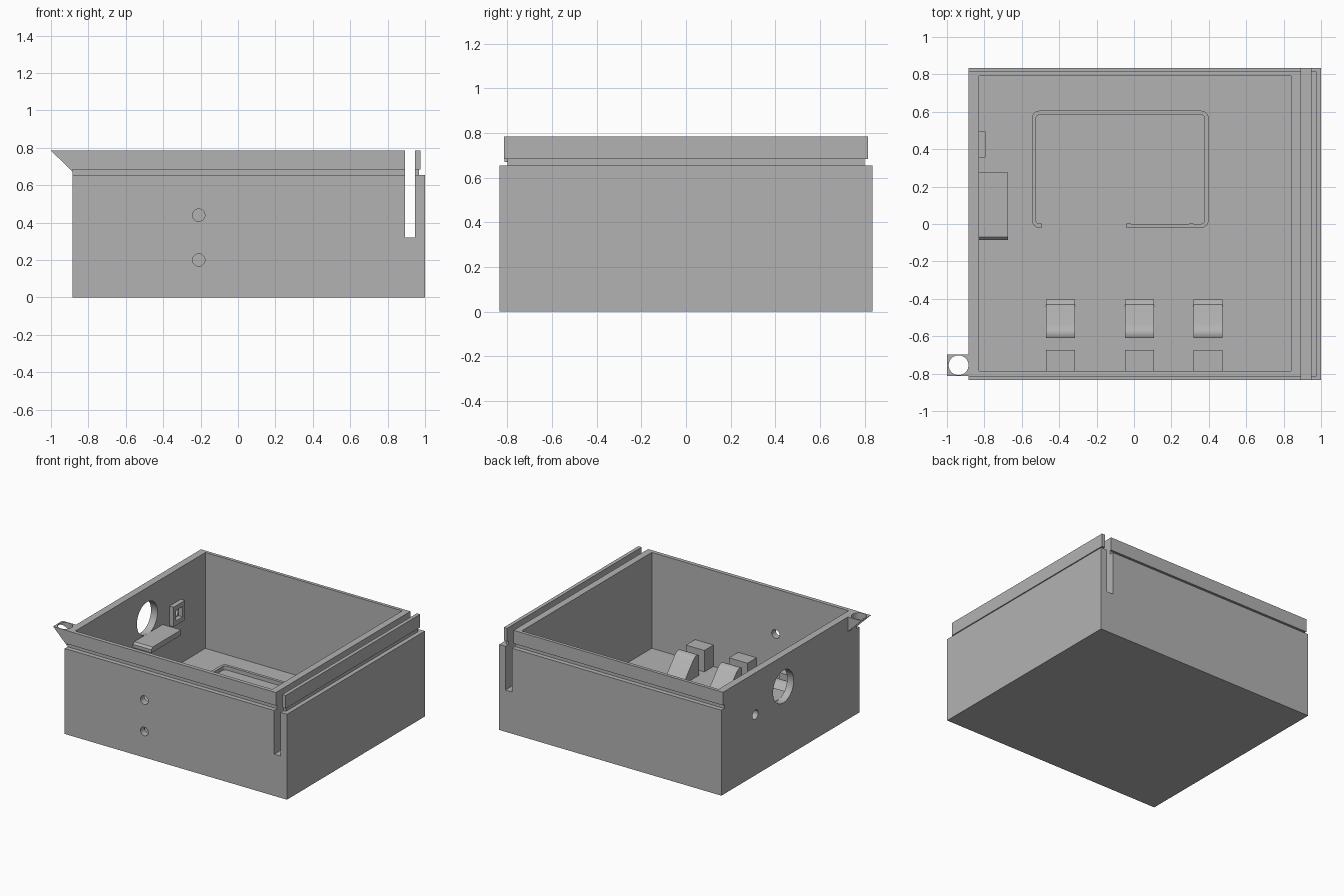
import bpy, bmesh, math

if "Cube" in bpy.data.objects:
    bpy.data.objects.remove(bpy.data.objects["Cube"])

grey = bpy.data.materials.new("light grey plastic")
grey.diffuse_color = (0.45, 0.45, 0.45, 1)
grey.use_nodes = True
grey.node_tree.nodes["Principled BSDF"].inputs["Base Color"].default_value = grey.diffuse_color


def finish(name, bm):
    bmesh.ops.recalc_face_normals(bm, faces=bm.faces)
    me = bpy.data.meshes.new(name)
    bm.to_mesh(me)
    bm.free()
    me.materials.append(grey)
    ob = bpy.data.objects.new(name, me)
    bpy.context.collection.objects.link(ob)
    return ob


def prism(name, pts, vec):
    """Extrude a closed 3D outline along vec."""
    bm = bmesh.new()
    face = bm.faces.new([bm.verts.new(p) for p in pts])
    ext = bmesh.ops.extrude_face_region(bm, geom=[face])
    bmesh.ops.translate(bm, vec=vec, verts=[v for v in ext["geom"] if isinstance(v, bmesh.types.BMVert)])
    return finish(name, bm)


def box(name, x0, x1, y0, y1, z0, z1):
    return prism(name, [(x0, y0, z0), (x1, y0, z0), (x1, y1, z0), (x0, y1, z0)], (0, 0, z1 - z0))


def rod(name, axis, centre, r, length, n=40):
    """Cylinder centred on a point, along axis 0, 1 or 2."""
    a, b = [i for i in range(3) if i != axis]
    pts = []
    for k in range(n):
        p = list(centre)
        p[a] += r * math.cos(2 * math.pi * k / n)
        p[b] += r * math.sin(2 * math.pi * k / n)
        p[axis] -= length / 2
        pts.append(p)
    vec = [0, 0, 0]
    vec[axis] = length
    return prism(name, pts, vec)


def cut(ob, cutters):
    """Subtract the cutters one by one and remove them."""
    for c in cutters:
        m = ob.modifiers.new("cut", "BOOLEAN")
        m.operation, m.solver, m.object = "DIFFERENCE", "EXACT", c
        bpy.context.view_layer.update()
        me = bpy.data.meshes.new_from_object(ob.evaluated_get(bpy.context.evaluated_depsgraph_get()))
        ob.modifiers.clear()
        ob.data = me
        bpy.data.objects.remove(c)


def smooth(ob):
    bpy.ops.object.select_all(action="DESELECT")
    ob.select_set(True)
    bpy.context.view_layer.objects.active = ob
    bpy.ops.object.shade_smooth_by_angle(angle=math.radians(30))


FLOOR, TOP, STEP = 0.05, 0.785, 0.655
FRONT_HOLES = [0.2, 0.44]
PORT_Y, PORT_Z = 0.085, 0.55      # large port in the left wall
JACK_Y, JACK_Z = 0.425, 0.465     # small socket in the left wall

# Open case with stepped, grooved rim and a slot beside the right wall
case = box("case", -0.885, 1, -0.835, 0.835, 0, TOP)
cutters = [
    box("cavity", -0.83, 0.84, -0.785, 0.79, FLOOR, 1),
    box("slot", 0.892, 0.947, -1, 1, 0.32, 1),
    box("right_step", 0.975, 1.2, -1, 1, STEP, 1),
    box("right_groove", 0.967, 1.2, -1.1, 1.1, STEP, 0.684),
    rod("port_cut", 0, (-0.86, PORT_Y, PORT_Z), 0.125, 0.2),
    rod("jack_cut", 0, (-0.86, JACK_Y, JACK_Z), 0.035, 0.2),
]
for s in (-1, 1):
    for depth, top in ((0.815, 1), (0.8, 0.684)):
        y0, y1 = sorted((s * depth, s * 1.2))
        cutters.append(box("rim_cut", -1.2, 1.3, y0, y1, STEP, top))
for z in FRONT_HOLES:
    cutters.append(rod("hole_cut", 1, (-0.21, -0.81, z), 0.033, 0.2))
cut(case, cutters)
smooth(case)

# Sloped corner tab with a round eyelet
tab = prism("corner_tab", [(-1, -0.812, TOP), (-0.884, -0.812, TOP), (-0.884, -0.812, 0.671)], (0, 0.114, 0))
cut(tab, [rod("eyelet_cut", 2, (-0.938, -0.755, 0.7), 0.053, 0.5)])
smooth(tab)

# Shelf under the port, with a bevelled near end
prism("port_shelf", [(-0.831, -0.085, 0.39), (-0.831, -0.085, 0.415), (-0.831, -0.07, 0.43),
                     (-0.831, 0.275, 0.43), (-0.831, 0.275, 0.39)], (0.156, 0, 0))

# Square socket holder around the small hole
holder = box("socket_holder", -0.831, -0.795, 0.355, 0.495, 0.39, 0.54)
cut(holder, [box("socket_cut", -0.9, -0.7, 0.385, 0.465, 0.425, 0.505)])

# Three clip pairs: block on the front wall and a ramp facing it
RAMP = [(-0.61, 0.045), (-0.61, 0.205), (-0.595, 0.213), (-0.575, 0.213), (-0.555, 0.203),
        (-0.535, 0.185), (-0.43, 0.065), (-0.405, 0.06), (-0.405, 0.045)]
for i, x in enumerate((-0.393, 0.03, 0.395)):
    box(f"clip_block_{i + 1}", x - 0.078, x + 0.078, -0.786, -0.675, 0.045, 0.215)
    smooth(prism(f"clip_ramp_{i + 1}", [(x - 0.078, y, z) for y, z in RAMP], (0.156, 0, 0)))

# Rounded locating rib on the floor, open along part of its near side
pairs = [((-0.495, -0.021), (-0.495, 0.001))]
for cx, cy, a0 in ((-0.505, 0.02, 270), (-0.505, 0.565, 180), (0.358, 0.565, 90), (0.358, 0.02, 0)):
    for k in range(7):
        a = math.radians(a0 - 15 * k)
        pairs.append(tuple((cx + r * math.cos(a), cy + r * math.sin(a)) for r in (0.041, 0.019)))
pairs.append(((-0.03, -0.021), (-0.03, 0.001)))
outline = [p[0] for p in pairs] + [p[1] for p in reversed(pairs)]
rib = prism("floor_rib", [(x, y, 0.045) for x, y in outline], (0, 0, 0.035))
smooth(rib)

# Small square pegs on the rib
for i, (x, y) in enumerate(((-0.507, -0.01), (-0.027, -0.01), (0.305, -0.01), (0.305, 0.595))):
    box(f"rib_peg_{i + 1}", x - 0.012, x + 0.012, y - 0.012, y + 0.012, 0.045, 0.085)
